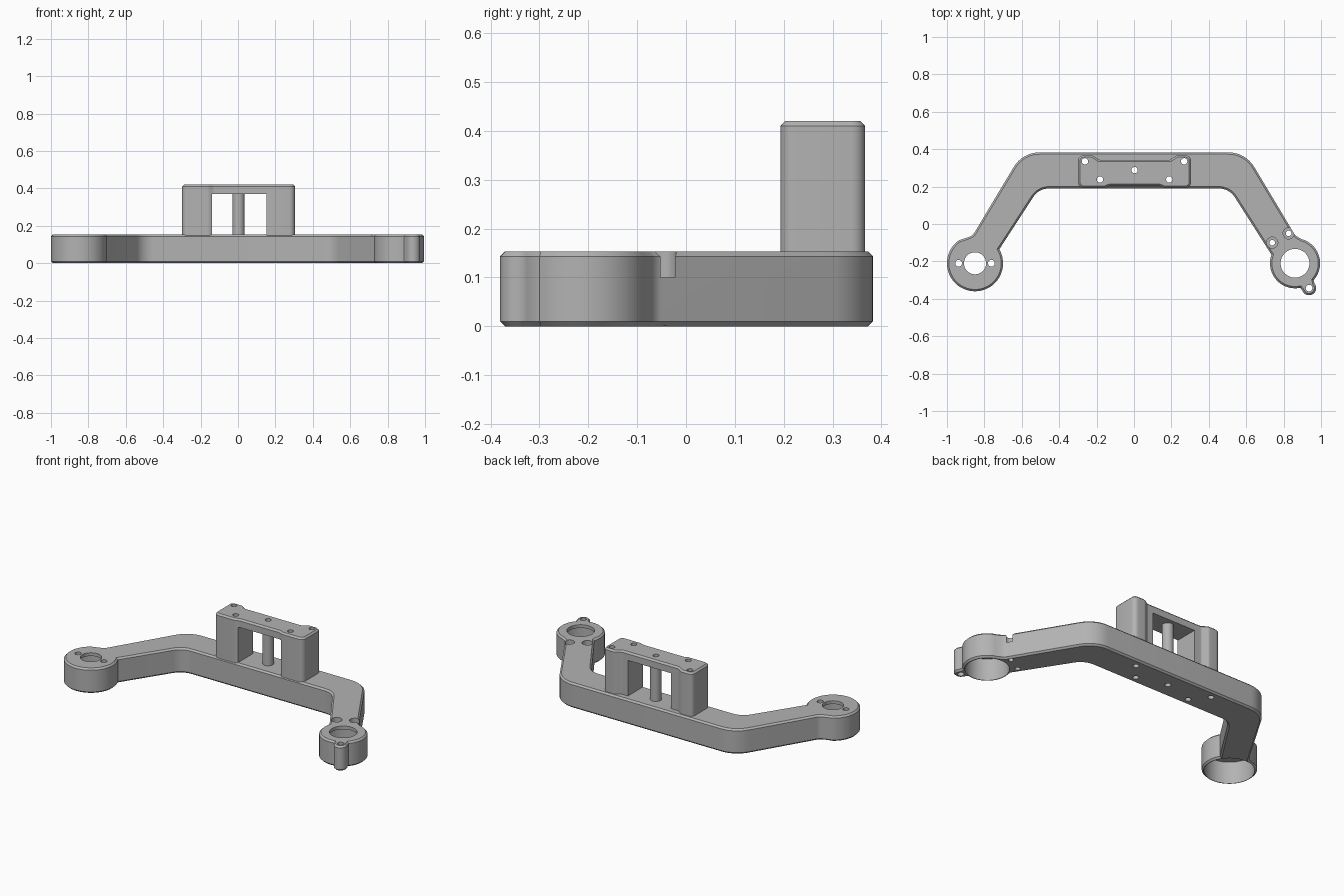
import bpy, bmesh, math
from mathutils import Vector

if "Cube" in bpy.data.objects:
    bpy.data.objects.remove(bpy.data.objects["Cube"])

grey = bpy.data.materials.new("light_grey")
grey.diffuse_color = (0.45, 0.45, 0.45, 1)
grey.use_nodes = True
grey.node_tree.nodes["Principled BSDF"].inputs["Base Color"].default_value = grey.diffuse_color


def arc(cx, cy, r, a0, a1, step=6):
    """Points on an arc, as corners without rounding."""
    n = max(2, round(abs(a1 - a0) / step))
    angles = [math.radians(a0 + (a1 - a0) * i / n) for i in range(n + 1)]
    return [(cx + r * math.cos(a), cy + r * math.sin(a), 0) for a in angles]


def rounded(corners, n=8):
    """Turn (x, y, radius) corners into a polyline with tangent fillets."""
    out = []
    for i, (x, y, r) in enumerate(corners):
        p = Vector((x, y))
        if r == 0:
            out.append(p)
            continue
        a = (Vector(corners[i - 1][:2]) - p).normalized()
        b = (Vector(corners[(i + 1) % len(corners)][:2]) - p).normalized()
        half = a.angle(b) / 2
        t = r / math.tan(half)
        centre = p + (a + b).normalized() * (r / math.sin(half))
        v0, v1 = p + a * t - centre, p + b * t - centre
        sweep = v0.angle_signed(v1)
        for k in range(n + 1):
            w = -sweep * k / n          # angle_signed is clockwise positive
            c, s = math.cos(w), math.sin(w)
            out.append(centre + Vector((v0.x * c - v0.y * s, v0.x * s + v0.y * c)))
    return out


def prism(name, pts, z0, z1, chamfer_at=(), chamfer=0.01):
    """Extrude a closed profile and chamfer the rims at the given heights."""
    bm = bmesh.new()
    base = bm.faces.new([bm.verts.new((p[0], p[1], z0)) for p in pts])
    ext = bmesh.ops.extrude_face_region(bm, geom=[base], use_keep_orig=True)
    top = [g for g in ext["geom"] if isinstance(g, bmesh.types.BMVert)]
    bmesh.ops.translate(bm, verts=top, vec=(0, 0, z1 - z0))
    bmesh.ops.recalc_face_normals(bm, faces=bm.faces)
    rim = [e for e in bm.edges
           if any(all(abs(v.co.z - z) < 1e-5 for v in e.verts) for z in chamfer_at)]
    if rim:
        bmesh.ops.bevel(bm, geom=rim, offset=chamfer, segments=1,
                        affect='EDGES', clamp_overlap=False)
    mesh = bpy.data.meshes.new(name)
    bm.to_mesh(mesh)
    bm.free()
    mesh.materials.append(grey)
    ob = bpy.data.objects.new(name, mesh)
    bpy.context.collection.objects.link(ob)
    return ob


def disc(name, x, y, r, z0, z1, n=48):
    pts = [(x + r * math.cos(i * math.tau / n), y + r * math.sin(i * math.tau / n))
           for i in range(n)]
    return prism(name, pts, z0, z1)


def cut(ob, cutter):
    mod = ob.modifiers.new("cut", 'BOOLEAN')
    mod.operation, mod.solver, mod.object = 'DIFFERENCE', 'EXACT', cutter
    bpy.context.view_layer.objects.active = ob
    bpy.ops.object.modifier_apply(modifier=mod.name)
    bpy.data.objects.remove(cutter)


def drill(ob, x, y, r, z0=-0.1, z1=0.6, n=24):
    cut(ob, disc("cutter", x, y, r, z0, z1, n))


TOP, CX = 0.153, 0.003
LX, RX, EY = -0.85, 0.861, -0.21          # end cup centres

# Bracket body: bar, two slanted arms, two round ends and a screw ear
outline = ([(0.596, 0.383, 0.16), (-0.596, 0.383, 0.16), (-0.8626, -0.062, 0.05)]
           + arc(LX, EY, 0.15, 125, 390)
           + [(-0.509, 0.19, 0.1), (0.509, 0.19, 0.1)]
           + arc(RX, EY, 0.134, 160, 282)
           + arc(0.936, -0.343, 0.038, 200, 400, 12)
           + arc(RX, EY, 0.134, -42, 75)
           + [(0.8626, -0.062, 0.05)])
body = prism("bracket_body", rounded(outline), 0, TOP, (0, TOP))

# Tower with a recessed front and back and a window through it
half = [(0.302, 0.193, 0.03), (0.302, 0.367, 0.028), (0.225, 0.367, 0.02), (0.19, 0.343, 0.02)]
front = [(0.135, 0.203, 0.02), (0.16, 0.193, 0.02)]
side = front + half
profile = side + [(-x, y, r) for x, y, r in reversed(side)]
profile = [(x + CX, y, r) for x, y, r in profile]
tower = prism("tower", rounded(profile, 6), TOP - 0.004, 0.42, (0.42,))
window = [(-0.14, 0.1), (0.153, 0.1), (0.153, 0.5), (-0.14, 0.5)]
cut(tower, prism("cutter", window, 0.1, 0.37))
post = disc("tower_post", CX, 0.288, 0.032, TOP - 0.004, 0.372)

# Screw holes through tower, post and bar
for dx, y in ((-0.265, 0.335), (0.265, 0.335), (-0.185, 0.238), (0.185, 0.238), (0, 0.288)):
    drill(body, CX + dx, y, 0.017)
    drill(tower, CX + dx, y, 0.017)
drill(post, CX, 0.288, 0.017)

# End cups: wide bores from below, smaller openings in the top skin
drill(body, LX, EY, 0.137, -0.1, 0.133, 64)
drill(body, LX, EY, 0.059, n=48)
for dx in (-0.0875, 0.0875):
    drill(body, LX + dx, EY, 0.018)
drill(body, RX, EY, 0.12, -0.1, 0.133, 64)
drill(body, RX, EY, 0.077, n=48)

# Counterbored screw holes on the right arm, and the ear hole
for x, y in ((0.739, -0.1), (0.827, -0.05)):
    drill(body, x, y, 0.03, 0.1, 0.3)
    drill(body, x, y, 0.015)
drill(body, 0.936, -0.343, 0.018)

for ob in (body, tower, post):
    bpy.ops.object.select_all(action='DESELECT')
    ob.select_set(True)
    bpy.context.view_layer.objects.active = ob
    bpy.ops.object.shade_smooth_by_angle(angle=math.radians(30))
